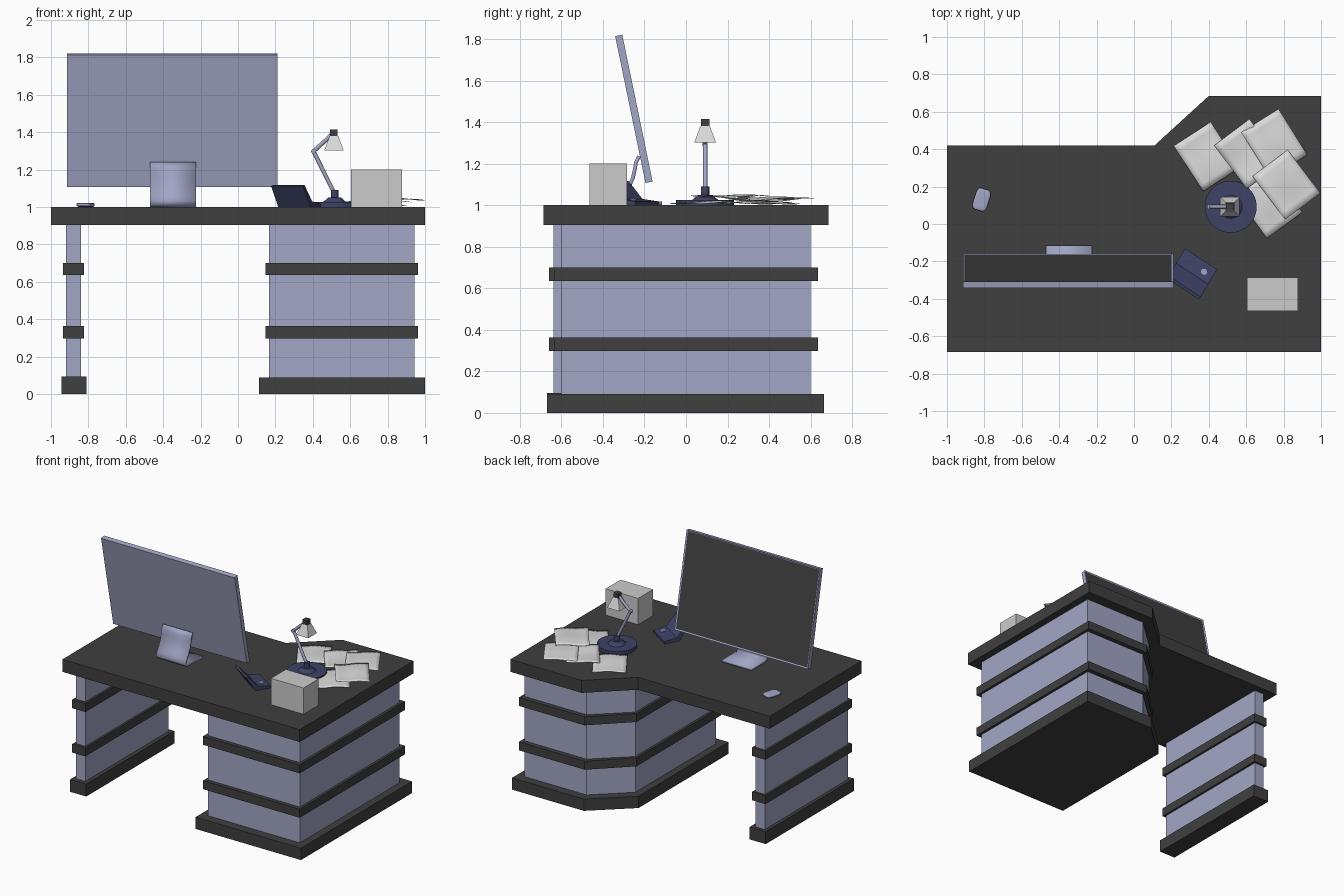
import bpy, bmesh, math, random
from mathutils import Matrix, Vector

if "Cube" in bpy.data.objects:
    bpy.data.objects.remove(bpy.data.objects["Cube"])

random.seed(4)


def mat(name, rgb):
    m = bpy.data.materials.new(name)
    m.diffuse_color = (*rgb, 1)
    m.use_nodes = True
    m.node_tree.nodes["Principled BSDF"].inputs["Base Color"].default_value = m.diffuse_color
    return m


DARK = mat("dark_grey", (0.05, 0.05, 0.05))
LAV = mat("lavender", (0.36, 0.38, 0.56))
NAVY = mat("navy", (0.05, 0.056, 0.135))
WHITE = mat("paper_white", (0.70, 0.70, 0.70))
GREY = mat("light_grey", (0.60, 0.60, 0.60))


def finish(name, bm, *mats):
    bmesh.ops.recalc_face_normals(bm, faces=bm.faces)
    me = bpy.data.meshes.new(name)
    bm.to_mesh(me)
    bm.free()
    for m in mats:
        me.materials.append(m)
    ob = bpy.data.objects.new(name, me)
    bpy.context.collection.objects.link(ob)
    return ob


def prism(name, pts, lo, hi, m, mtx=Matrix()):
    """Extrude a 2D outline from lo to hi along the third axis."""
    bm = bmesh.new()
    f = bm.faces.new([bm.verts.new((a, b, lo)) for a, b in pts])
    r = bmesh.ops.extrude_face_region(bm, geom=[f])
    vs = [v for v in r["geom"] if isinstance(v, bmesh.types.BMVert)]
    bmesh.ops.translate(bm, verts=vs, vec=(0, 0, hi - lo))
    bm.transform(mtx)
    return finish(name, bm, m)


def rect(x0, x1, y0, y1):
    return [(x0, y0), (x1, y0), (x1, y1), (x0, y1)]


def cone(name, p0, p1, r0, r1, n, m, caps=True, turn=0):
    """Cone or cylinder between two points."""
    p0, p1 = Vector(p0), Vector(p1)
    bm = bmesh.new()
    bmesh.ops.create_cone(bm, cap_ends=caps, segments=n, radius1=r0, radius2=r1, depth=(p1 - p0).length)
    rot = (p1 - p0).to_track_quat('Z', 'Y').to_matrix().to_4x4()
    bm.transform(Matrix.Translation((p0 + p1) / 2) @ rot @ Matrix.Rotation(turn, 4, 'Z'))
    return finish(name, bm, m)


def smooth(ob, angle=40):
    bpy.ops.object.select_all(action='DESELECT')
    bpy.context.view_layer.objects.active = ob
    ob.select_set(True)
    bpy.ops.object.shade_smooth_by_angle(angle=math.radians(angle))


def thicken(ob, t):
    s = ob.modifiers.new("thickness", 'SOLIDIFY')
    s.thickness = t
    s.offset = 0


# Desk top with the angled wing
prism("desk_top", [(-1, -.685), (1, -.685), (1, .685), (.4, .685), (.11, .42), (-1, .42)], .905, 1.0, DARK)


# Drawer pedestal: chamfered body, two bands and a plinth
def wing(x0, x1, y0, y1, cx, cy):
    return [(x0, y0), (x1, y0), (x1, y1), (cx, y1), (x0, cy)]


prism("pedestal_body", wing(.167, .943, -.602, .60, .42, .37), .08, .91, LAV)
prism("pedestal_plinth", wing(.112, 1.0, -.67, .665, .395, .41), 0, .09, DARK)
# Leg panel on the other side, same build
prism("leg_body", rect(-.92, -.84, -.638, .365), .08, .91, LAV)
prism("leg_plinth", rect(-.945, -.81, -.67, .39), 0, .095, DARK)
for i, z in enumerate((.298, .636)):
    prism(f"pedestal_band_{i}", wing(.148, .963, -.632, .635, .41, .385), z, z + .065, DARK)
    prism(f"leg_band_{i}", rect(-.935, -.824, -.66, .38), z, z + .065, DARK)

# Monitor: leaning slab with an inset screen
bm = bmesh.new()
bmesh.ops.create_cube(bm, size=1)
bm.transform(Matrix.Diagonal((1.125, .035, .722, 1)))
front = max(bm.faces, key=lambda f: f.calc_center_median().y)
bmesh.ops.inset_individual(bm, faces=[front], thickness=.013, depth=-.004)
front.material_index = 1
bm.transform(Matrix.Translation((-.3525, -.251, 1.464)) @ Matrix.Rotation(math.radians(11.66), 4, 'X'))
finish("monitor", bm, LAV, DARK)

# Monitor stand: bent sheet
path = [(-.115, 1.01), (-.285, 1.01), (-.302, 1.017), (-.306, 1.032), (-.297, 1.055), (-.275, 1.09),
        (-.256, 1.13), (-.247, 1.17), (-.241, 1.205), (-.226, 1.236)]
bm = bmesh.new()
rows = [[bm.verts.new((x, y, z)) for x in (-.47, -.225)] for y, z in path]
for a, b in zip(rows, rows[1:]):
    bm.faces.new((a[0], a[1], b[1], b[0]))
stand = finish("monitor_stand", bm, LAV)
thicken(stand, .018)
smooth(stand)

# Desk phone: leaning back panel and flat keypad, turned on the desk
u, s = Vector((.834, -.55, 0)), Vector((.512, .859, 0))
mtx = Matrix.Translation((.177, -.291, 0)) @ Matrix((s, (0, 0, 1), u)).transposed().to_4x4()
prism("phone", [(0, 1.112), (.016, 1.117), (.095, 1.03), (.187, 1.018), (.187, 1), (.075, 1)], 0, .205, NAVY, mtx)
cone("phone_knob", (.375, -.254, 1.015), (.375, -.254, 1.031), .018, .018, 12, LAV)

# Mouse: flattened rounded body on a dark sole
for name, z, size, m in (("mouse_sole", 1.007, (.072, .112, .014), NAVY), ("mouse", 1.013, (.08, .118, .02), LAV)):
    bm = bmesh.new()
    bmesh.ops.create_cube(bm, size=1)
    bmesh.ops.bevel(bm, geom=bm.edges[:], offset=.25, segments=3, profile=.5, affect='EDGES')
    bm.transform(Matrix.Translation((-.815, .13, z)) @ Matrix.Rotation(math.radians(-17), 4, 'Z')
                 @ Matrix.Diagonal((*size, 1)))
    smooth(finish(name, bm, m), 60)

# Plain box
prism("paper_box", rect(.603, .878, -.465, -.285), 1.0, 1.2, GREY)

# Desk lamp
lx, ly = .517, .092
parts = [cone("lamp_base", (lx, ly, 1), (lx, ly, 1.026), .139, .139, 32, NAVY),
         cone("lamp_collar", (lx, ly, 1.026), (lx, ly, 1.05), .062, .035, 24, NAVY),
         cone("lamp_joint", (lx, ly, 1.045), (lx, ly, 1.09), .02, .02, 16, NAVY),
         cone("lamp_lower_arm", (lx, ly, 1.07), (.404, ly, 1.298), .011, .011, 12, LAV),
         cone("lamp_upper_arm", (.404, ly, 1.298), (.51, ly, 1.395), .011, .011, 12, LAV),
         cone("lamp_elbow", (.404, ly - .012, 1.298), (.404, ly + .012, 1.298), .013, .013, 12, LAV)]
for p in parts:
    smooth(p)
q = math.sqrt(2)
cone("lamp_cap", (.513, ly, 1.375), (.513, ly, 1.415), .02 * q, .02 * q, 4, DARK, turn=math.pi / 4)
shade = cone("lamp_shade", (.513, ly, 1.302), (.513, ly, 1.38), .051 * q, .022 * q, 4, WHITE, False, math.pi / 4)
thicken(shade, .003)

# Loose, slightly curled paper sheets: x, y, z, turn
sheets = [(.39, .36, 1.012, 33), (.72, .11, 1.014, 36), (.61, .375, 1.024, 37),
          (.75, .43, 1.034, 32), (.815, .21, 1.043, 37)]
for i, (x, y, z, turn) in enumerate(sheets):
    bm = bmesh.new()
    bmesh.ops.create_grid(bm, x_segments=8, y_segments=8, size=.5)
    ph = random.uniform(0, 6)
    for v in bm.verts:
        a, b = v.co.x, v.co.y
        v.co = (a * .235, b * .29, .004 * math.sin(7 * a + ph) + .004 * math.sin(6 * b + 2 * ph)
                + .03 * max(0, a * b) * (i > 1))
    bm.transform(Matrix.Translation((x, y, z)) @ Matrix.Rotation(math.radians(turn), 4, 'Z'))
    sheet = finish(f"paper_sheet_{i}", bm, WHITE)
    thicken(sheet, .002)
    smooth(sheet)
